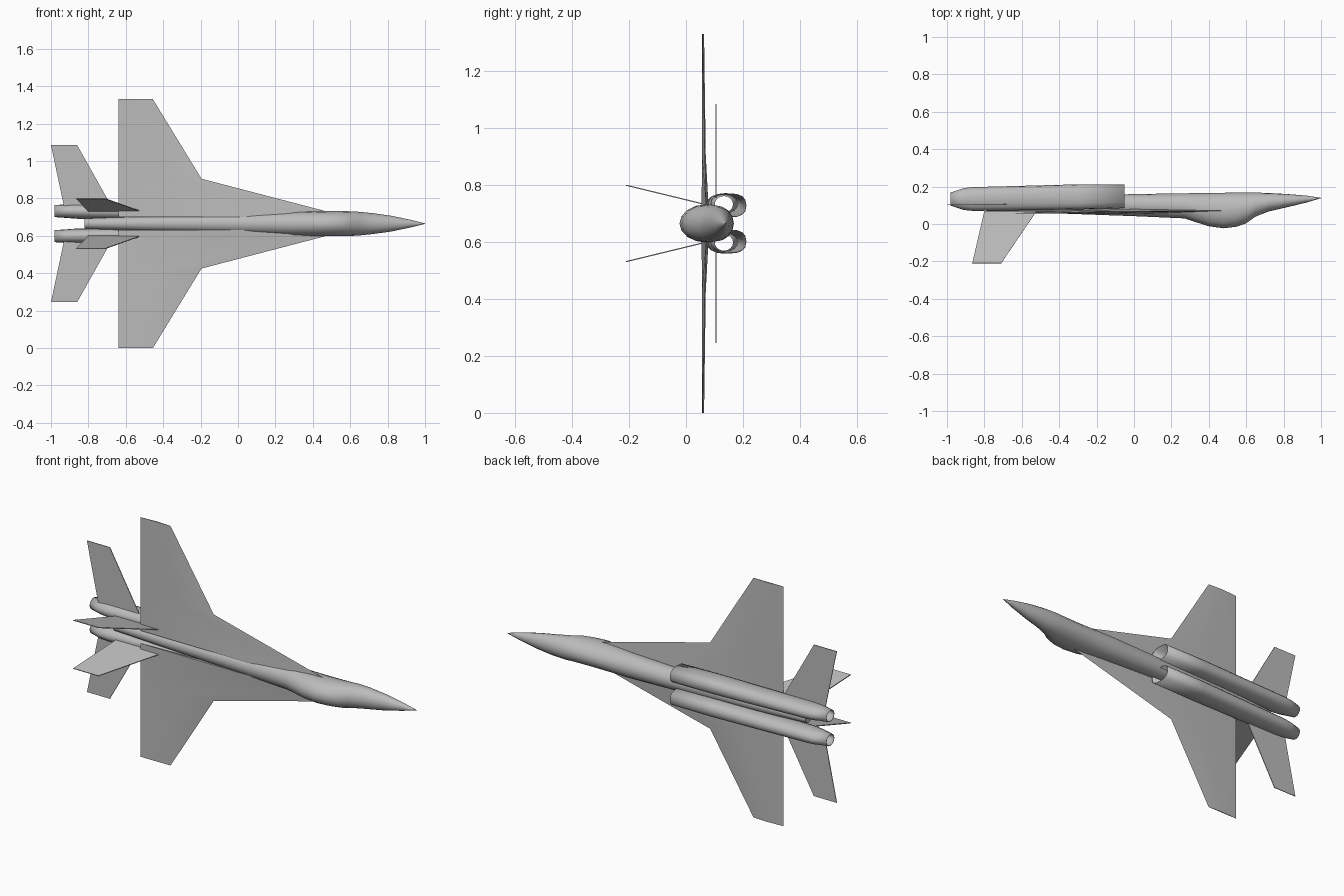
import bpy, bmesh, math
from mathutils import Vector

MID = 0.665  # height of the symmetry plane: the aircraft rests on a wing tip

cube = bpy.data.objects.get("Cube")
if cube:
    bpy.data.objects.remove(cube)

grey = bpy.data.materials.new("light_grey")
grey.use_nodes = True
grey.diffuse_color = (0.5, 0.5, 0.5, 1)
grey.node_tree.nodes["Principled BSDF"].inputs["Base Color"].default_value = (0.5, 0.5, 0.5, 1)


def finish(name, bm, angle=35):
    bmesh.ops.recalc_face_normals(bm, faces=bm.faces)
    mesh = bpy.data.meshes.new(name)
    bm.to_mesh(mesh)
    bm.free()
    obj = bpy.data.objects.new(name, mesh)
    bpy.context.collection.objects.link(obj)
    mesh.materials.append(grey)
    bpy.ops.object.select_all(action='DESELECT')
    obj.select_set(True)
    bpy.context.view_layer.objects.active = obj
    bpy.ops.object.shade_smooth_by_angle(angle=math.radians(angle))
    return obj


def loft(rings, caps):
    """Skin closed rings of points, optionally capping both ends."""
    bm = bmesh.new()
    loops = [[bm.verts.new(p) for p in ring] for ring in rings]
    for a, b in zip(loops, loops[1:]):
        n = len(a)
        for i in range(n):
            j = (i + 1) % n
            bm.faces.new((a[i], a[j], b[j], b[i]))
    if caps:
        bm.faces.new(loops[0])
        bm.faces.new(loops[-1])
    return bm


def oval(x, top, bottom, z, half, power=1.0, sides=16):
    cy, ry = (top + bottom) / 2, (bottom - top) / 2
    ring = []
    for i in range(sides):
        a = math.tau * i / sides
        c, s = math.cos(a), math.sin(a)
        ring.append((x, cy + ry * math.copysign(abs(c) ** power, c),
                     z + half * math.copysign(abs(s) ** power, s)))
    return ring


def both_sides(z):
    return MID + z, MID - z


# Fuselage with canopy hump: x, dorsal y, belly y, half width
BODY = [
    (1.0, .138, .140, .001), (.92, .114, .152, .021), (.82, .090, .160, .042),
    (.72, .067, .166, .056), (.65, .040, .168, .063), (.60, .004, .168, .066),
    (.55, -.014, .168, .067), (.48, -.023, .167, .067), (.40, -.012, .166, .067),
    (.33, .010, .165, .065), (.27, .030, .164, .064), (0, .042, .160, .056),
    (-.5, .060, .145, .040), (-.82, .072, .125, .027),
]
finish("fuselage", loft([oval(x, t, b, MID, h) for x, t, b, h in BODY], True))

# Main wings: offset from symmetry plane, leading x, leading y, thickness
WING = [(.035, .59, .072, .024), (.24, -.195, .066, .011), (.665, -.455, .058, .004)]
TRAIL = -.64
# Engine ducts: x, dorsal y, belly y, offset, half width
DUCT = [(-.05, .085, .212, .063, .042), (-.30, .078, .212, .064, .042),
        (-.86, .070, .197, .066, .040), (-.91, .075, .192, .067, .037),
        (-.98, .098, .168, .067, .032)]

for side, sign in (("left", 1), ("right", -1)):
    sections = []
    for off, lead, y, thick in WING:
        z = MID + sign * off
        crest = lead + (TRAIL - lead) * .45
        sections.append([(lead, y, z), (crest, .058 - thick * .15, z),
                         (TRAIL, .057, z), (crest, .060 + thick * .85, z)])
    finish(side + "_wing", loft(sections, True))

    # Open duct tubes, squarer at the intake and round at the nozzle
    rings = [oval(x, t, b, MID + sign * o, h, .75 if x > -.5 else 1)
             for x, t, b, o, h in DUCT]
    duct = finish(side + "_engine", loft(rings, False))
    wall = duct.modifiers.new("wall", 'SOLIDIFY')
    wall.thickness = .003
    wall.offset = -1

    # Thin tail surfaces: outline corners as x, y, offset
    TAIL = {
        "tailplane": [(-.68, .105, .10), (-.86, .105, .42), (-1.0, .105, .42), (-.93, .105, .09)],
        "fin": [(-.52, .07, .066), (-.71, -.21, .134), (-.865, -.21, .134), (-.80, .07, .066)],
    }
    for part, corners in TAIL.items():
        pts = [Vector((x, y, MID + sign * o)) for x, y, o in corners]
        normal = (pts[1] - pts[0]).cross(pts[2] - pts[0]).normalized() * .002
        finish(side + "_" + part, loft([[p - normal for p in pts], [p + normal for p in pts]], True))
